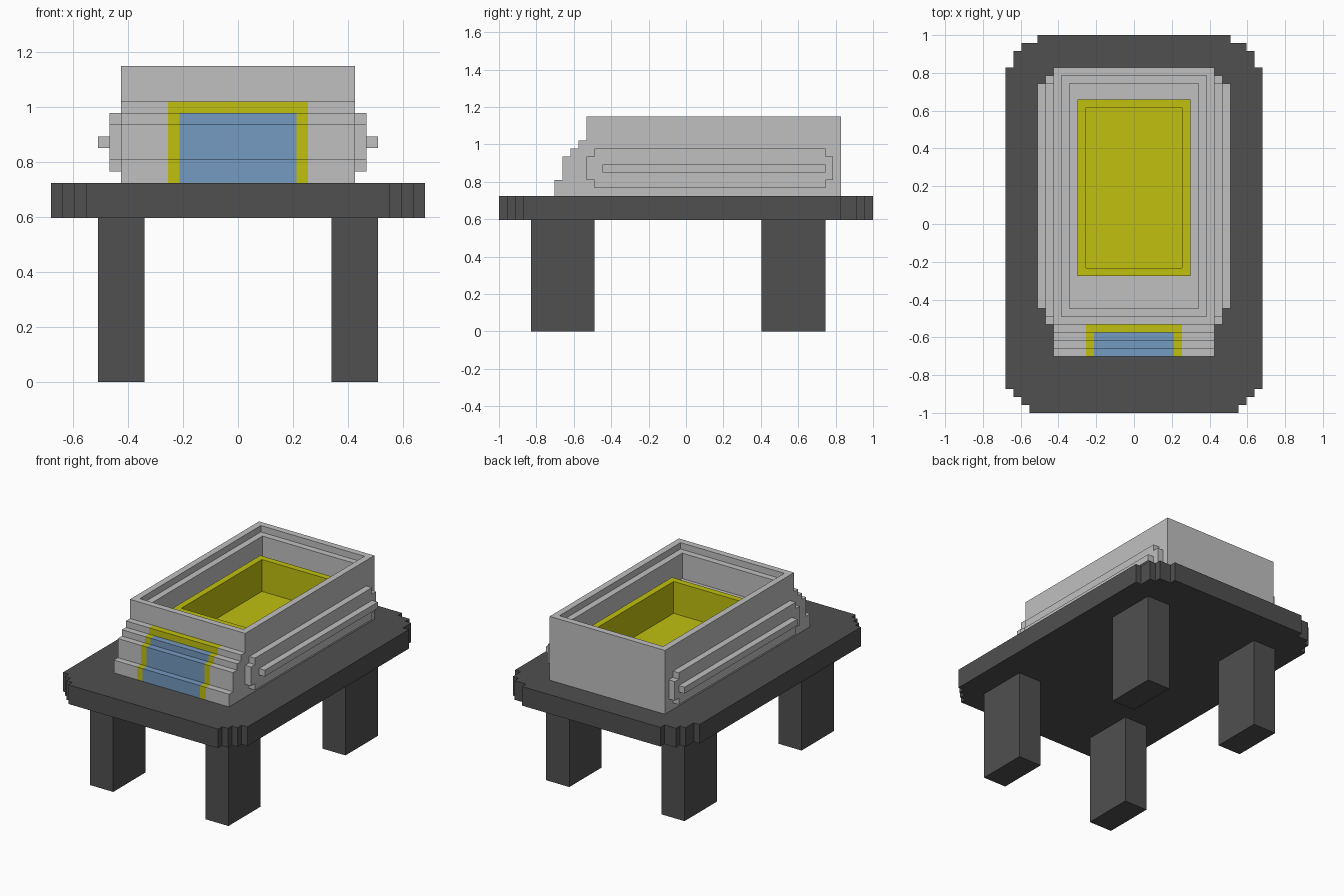
import bpy, bmesh

cube = bpy.data.objects.get("Cube")
if cube:
    bpy.data.objects.remove(cube, do_unlink=True)

U = 2 / 47  # one block unit


def material(name, rgb):
    m = bpy.data.materials.new(name)
    m.use_nodes = True
    col = (*rgb, 1)
    m.diffuse_color = col
    m.node_tree.nodes["Principled BSDF"].inputs["Base Color"].default_value = col
    return m


GREY = material("light grey", (0.527, 0.527, 0.527))
DARK = material("dark grey", (0.080, 0.080, 0.080))
YELLOW = material("yellow", (0.527, 0.527, 0.005))
BLUE = material("blue", (0.178, 0.319, 0.527))


def loft(name, loops, mat):
    """Join equal loops of points into a closed solid, capping both ends."""
    bm = bmesh.new()
    rings = [[bm.verts.new([c * U for c in p]) for p in loop] for loop in loops]
    for a, b in zip(rings, rings[1:]):
        for i in range(len(a)):
            j = (i + 1) % len(a)
            bm.faces.new((a[i], a[j], b[j], b[i]))
    bm.faces.new(rings[0])
    bm.faces.new(rings[-1])
    bmesh.ops.recalc_face_normals(bm, faces=bm.faces)
    me = bpy.data.meshes.new(name)
    bm.to_mesh(me)
    bm.free()
    me.materials.append(mat)
    ob = bpy.data.objects.new(name, me)
    bpy.context.collection.objects.link(ob)
    return ob


def rect(x, y0, y1, z):
    return [(-x, y0, z), (x, y0, z), (x, y1, z), (-x, y1, z)]


def prism_x(name, yz, x0, x1, mat):
    return loft(name, [[(x, y, z) for y, z in yz] for x in (x0, x1)], mat)


def box_yz(y0, y1, z0, z1):
    return [(y0, z0), (y1, z0), (y1, z1), (y0, z1)]


# Table top with stepped corners
half = [(13, -23.5), (13, -22.5), (14, -22.5), (14, -21.5), (15, -21.5), (15, -20.5),
        (16, -20.5), (16, 19.5), (15, 19.5), (15, 21.5), (14, 21.5), (14, 22.5),
        (12, 22.5), (12, 23.5)]
outline = half + [(-x, y) for x, y in reversed(half)]
loft("table_top", [[(x, y, z) for x, y in outline] for z in (14, 17)], DARK)

# Four legs
for side, s in (("left", 1), ("right", -1)):
    for end, y in (("front", -19.5), ("back", 9.5)):
        prism_x(f"{end}_{side}_leg", box_yz(y, y + 8, 0, 14), 8 * s, 12 * s, DARK)

# Open box with a ledge inside its rim and a recess for the basin
loft("box_shell", [
    rect(10, -12.5, 19.5, 17), rect(10, -12.5, 19.5, 27),
    rect(9, -11.5, 18.5, 27), rect(9, -11.5, 18.5, 26),
    rect(8, -10.5, 17.5, 26), rect(8, -10.5, 17.5, 22),
    rect(7, -6.5, 15.5, 22), rect(7, -6.5, 15.5, 18)], GREY)

# Basin with a thin rim
loft("basin", [
    rect(7, -6.5, 15.5, 18), rect(7, -6.5, 15.5, 24),
    rect(6, -5.5, 14.5, 24), rect(6, -5.5, 14.5, 19)], YELLOW)

# Stepped front: blue panel, yellow frame, grey sides
lower = [(-12.5, 17), (-16.5, 17), (-16.5, 19), (-15.5, 19), (-15.5, 22),
         (-14.5, 22), (-14.5, 23)]
full = lower + [(-13.5, 23), (-13.5, 24), (-12.5, 24)]
prism_x("front_panel", lower + [(-12.5, 23)], -5, 5, BLUE)
prism_x("front_frame_top", box_yz(-13.5, -12.5, 23, 24), -5, 5, YELLOW)
for side, s in (("left", 1), ("right", -1)):
    prism_x(f"front_frame_{side}", full, 5 * s, 6 * s, YELLOW)
    prism_x(f"front_steps_{side}", full, 6 * s, 10 * s, GREY)

    # Raised side panel with notched corners, and the rail on it
    panel = [(-12.5, 19), (-11.5, 19), (-11.5, 18), (17.5, 18), (17.5, 19), (18.5, 19),
             (18.5, 22), (17.5, 22), (17.5, 23), (-11.5, 23), (-11.5, 22), (-12.5, 22)]
    prism_x(f"side_panel_{side}", panel, 10 * s, 11 * s, GREY)
    prism_x(f"side_rail_{side}", box_yz(-10.5, 17.5, 20, 21), 11 * s, 12 * s, GREY)
